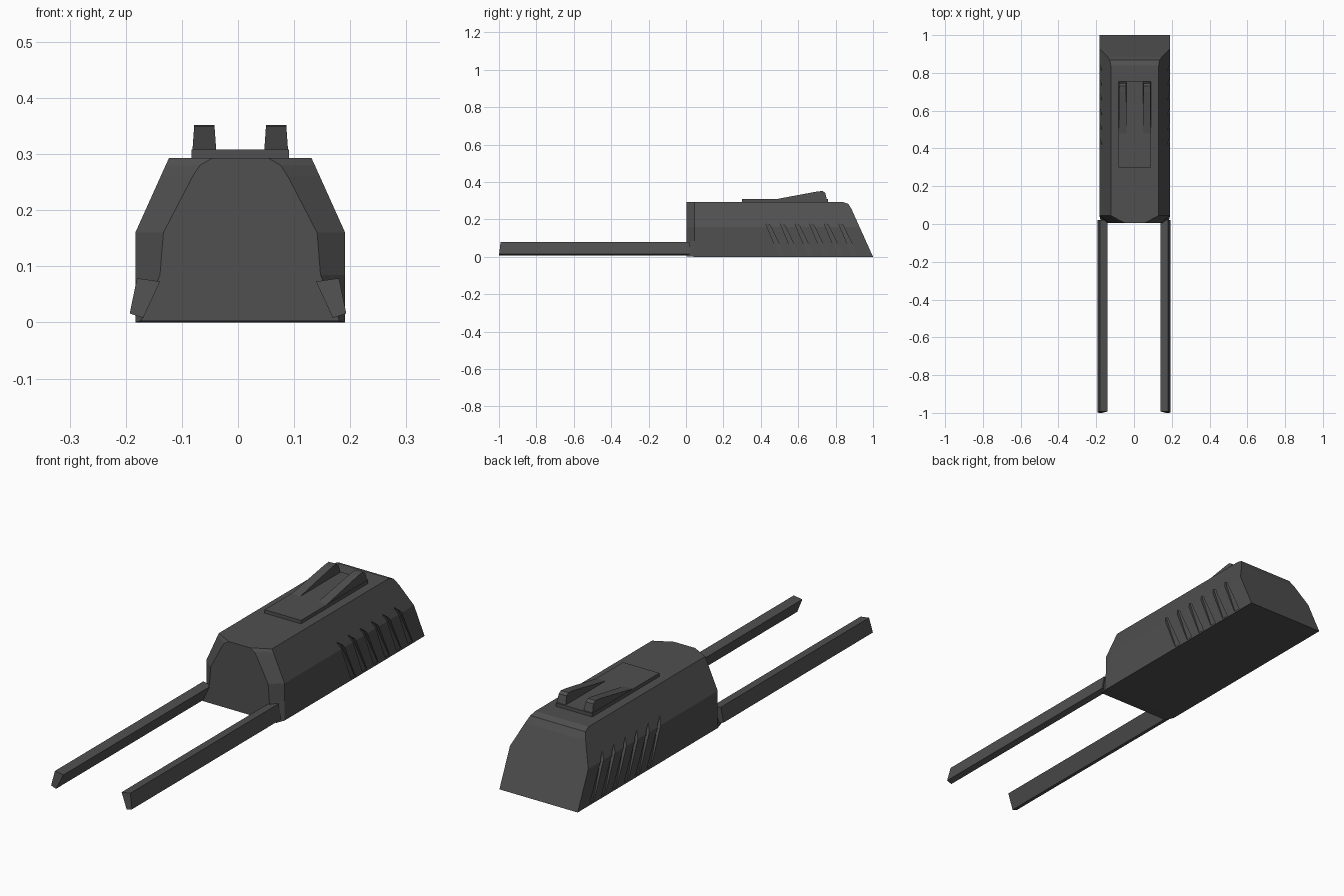
import bpy, bmesh
from mathutils import Vector

if "Cube" in bpy.data.objects:
    bpy.data.objects.remove(bpy.data.objects["Cube"])

CX = 0.004  # the hull sits slightly right of centre
mat = bpy.data.materials.new("dark_grey")
mat.diffuse_color = (0.08, 0.08, 0.08, 1)
mat.use_nodes = True
mat.node_tree.nodes["Principled BSDF"].inputs["Base Color"].default_value = mat.diffuse_color


def skin(bm, loops):
    """Join matching loops of points into a capped solid."""
    rings = [[bm.verts.new(p) for p in loop] for loop in loops]
    n = len(rings[0])
    for a, b in zip(rings, rings[1:]):
        for i in range(n):
            j = (i + 1) % n
            bm.faces.new((a[i], a[j], b[j], b[i]))
    bm.faces.new(rings[0])
    bm.faces.new(rings[-1])


def finish(bm, name, x=0.0):
    bmesh.ops.recalc_face_normals(bm, faces=bm.faces)
    me = bpy.data.meshes.new(name)
    bm.to_mesh(me)
    bm.free()
    me.materials.append(mat)
    ob = bpy.data.objects.new(name, me)
    ob.location.x = x
    bpy.context.collection.objects.link(ob)
    return ob


def section(half, y):
    """Mirror a right-hand half section at the given y."""
    pts = half + [(-x, z) for x, z in reversed(half)]
    return [(x, y, z) for x, z in pts]


# Hull: faceted front lofted into a hexagonal section
front = [(0.177, 0.003), (0.143, 0.085), (0.137, 0.16), (0.085, 0.26), (0.072, 0.28), (0.05, 0.293)]
full = [(0.187, 0.0), (0.187, 0.085), (0.187, 0.16), (0.142, 0.26), (0.133, 0.28), (0.127, 0.293)]
bm = bmesh.new()
skin(bm, [section(front, 0.004), section(full, 0.045), section(full, 1.1)])

# Sloping tail with a softened upper edge
tail = [(0.84, 0.293), (0.868, 0.283), (0.885, 0.255), (1.0, 0.0)]
for (y0, z0), (y1, z1) in zip(tail, tail[1:]):
    cut = bmesh.ops.bisect_plane(
        bm, geom=bm.verts[:] + bm.edges[:] + bm.faces[:], dist=1e-6,
        plane_co=(0, y0, z0), plane_no=Vector((0, z0 - z1, y1 - y0)), clear_outer=True)
    edges = [e for e in bm.edges if e.is_boundary]
    bmesh.ops.holes_fill(bm, edges=edges, sides=0)
hull = finish(bm, "hull", CX)

# Slanted pointed vent grooves on both sides
bm = bmesh.new()
for s in (-1, 1):
    for i in range(6):
        y = 0.42 + 0.078 * i
        outline = [(y, 0.192), (y + 0.03, 0.168), (y + 0.108, 0.008), (y + 0.078, 0.008)]
        inner = [(s * (0.184 - 0.07 * z), v, z) for v, z in outline]
        outer = [(s * 0.25, v, z) for v, z in outline]
        skin(bm, [inner, outer])
cutter = finish(bm, "vent_cutter", CX)
cutter.hide_render = True
cutter.hide_viewport = True
mod = hull.modifiers.new("vents", "BOOLEAN")
mod.operation = "DIFFERENCE"
mod.solver = "EXACT"
mod.object = cutter

# Long front rails with tilted sections and raked tips
rail = [(0.193, 0.016), (0.169, 0.008), (0.139, 0.073), (0.180, 0.079)]
for s, side in ((-1, "left"), (1, "right")):
    bm = bmesh.new()
    skin(bm, [[(s * x, -1.0 + 0.12 * (z - 0.008), z) for x, z in rail],
              [(s * x, 0.02, z) for x, z in rail]])
    finish(bm, side + "_rail")

# Raised plate on the roof
bm = bmesh.new()
skin(bm, [[(sx * 0.087, y, z) for sx, y in ((-1, 0.30), (1, 0.30), (1, 0.758), (-1, 0.758))]
          for z in (0.285, 0.308)])
finish(bm, "roof_plate", CX)

# Twin wedge fins, slightly narrower at the top
fin = [(0.48, 0.295), (0.48, 0.308), (0.70, 0.349), (0.73, 0.352), (0.744, 0.343), (0.755, 0.30), (0.755, 0.295)]
for s, side in ((-1, "left"), (1, "right")):
    bm = bmesh.new()
    skin(bm, [[(s * (0.064 + d * (0.022 - 0.07 * (z - 0.295))), y, z) for y, z in fin]
              for d in (-1, 1)])
    finish(bm, side + "_sight_fin", CX)
